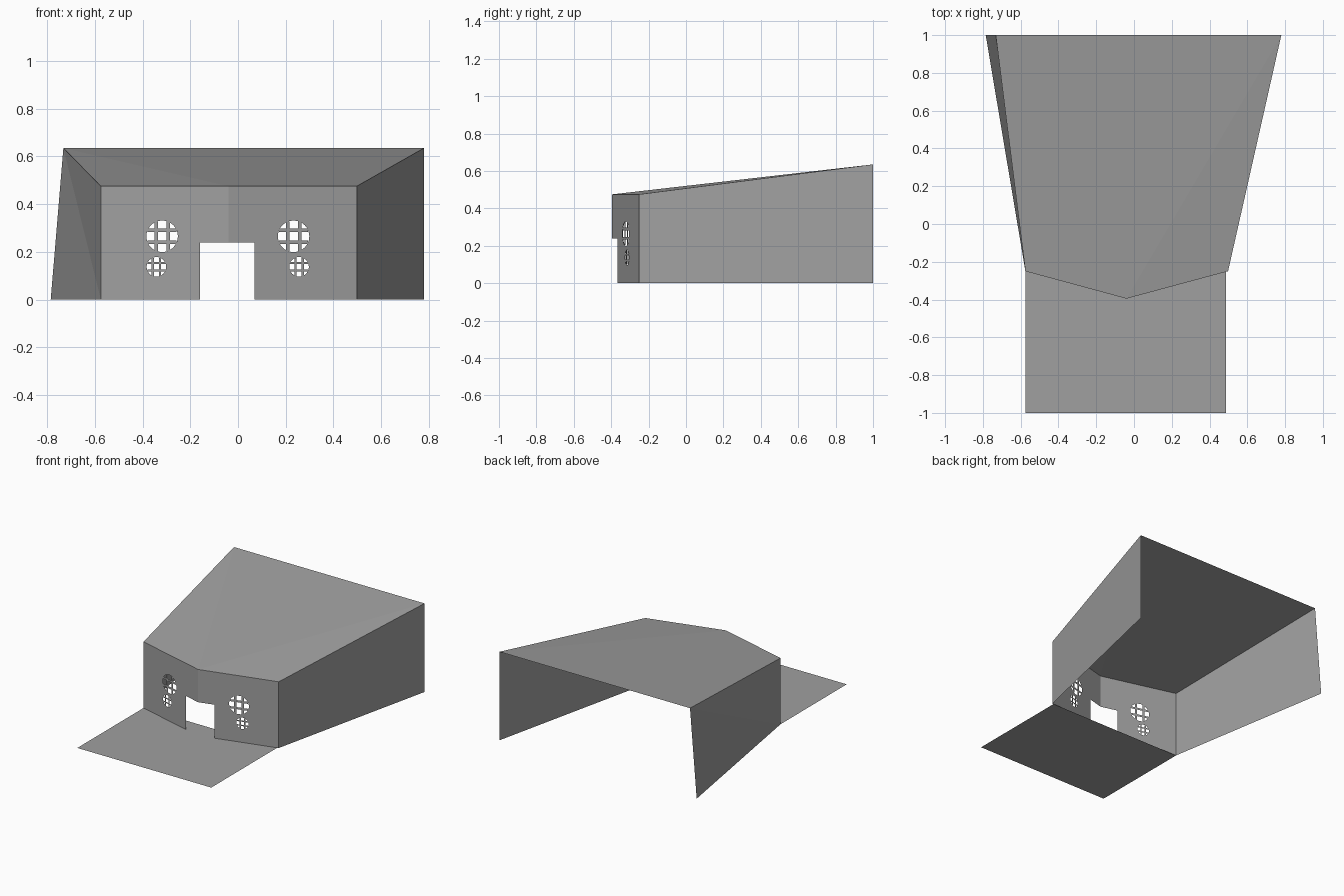
import bpy
import bmesh
from math import cos, sin, tau, sqrt
from mathutils import Vector

if "Cube" in bpy.data.objects:
    bpy.data.objects.remove(bpy.data.objects["Cube"])

grey = bpy.data.materials.new("plain_grey")
grey.use_nodes = True
colour = (0.35, 0.35, 0.35, 1)
grey.diffuse_color = colour
grey.node_tree.nodes["Principled BSDF"].inputs["Base Color"].default_value = colour

# Main corners of the shell
LEFT, RIGHT, FOLD = -0.575, 0.498, -0.04
SIDE_Y, FOLD_Y, BACK_Y = -0.25, -0.395, 1.0
EAVE, RIDGE = 0.475, 0.635
DOOR_TOP = 0.24


def front_y(x):
    """Depth of the folded front wall at x."""
    end = LEFT if x < FOLD else RIGHT
    return FOLD_Y + (SIDE_Y - FOLD_Y) * (x - FOLD) / (end - FOLD)


def finish(name, bm, facing):
    bm.normal_update()
    for f in bm.faces:
        if f.normal.dot(Vector(facing)) < 0:
            f.normal_flip()
    mesh = bpy.data.meshes.new(name)
    bm.to_mesh(mesh)
    bm.free()
    mesh.materials.append(grey)
    obj = bpy.data.objects.new(name, mesh)
    bpy.context.collection.objects.link(obj)
    return obj


def sheet(name, points, faces, facing):
    bm = bmesh.new()
    verts = [bm.verts.new(p) for p in points]
    for f in faces:
        bm.faces.new([verts[i] for i in f])
    return finish(name, bm, facing)


def wall_panel(name, outline, holes):
    """Flat front panel with round openings, laid along the folded wall."""
    bm = bmesh.new()
    loops = [outline]
    for cx, cz, r in holes:
        loops.append([(cx + r * cos(tau * i / 32), cz + r * sin(tau * i / 32))
                      for i in range(32)])
    for loop in loops:
        vs = [bm.verts.new((x, 0, z)) for x, z in loop]
        for a, b in zip(vs, vs[1:] + vs[:1]):
            bm.edges.new((a, b))
    bmesh.ops.triangle_fill(bm, use_beauty=True, edges=bm.edges[:], normal=(0, -1, 0))
    for v in bm.verts:
        v.co.y = front_y(v.co.x)
    finish(name, bm, (0, -1, 0))


def window_bars(name, cx, cz, r):
    """Two upright and two level bars across a round opening."""
    bm = bmesh.new()
    w = r * 0.11
    for off in (-0.38 * r, 0.38 * r):
        h = sqrt(r * r - off * off)
        for dx, dz, hx, hz in ((off, 0, w, h), (0, off, h, w)):
            quad = [(cx + dx + sx * hx, cz + dz + sz * hz)
                    for sx, sz in ((-1, -1), (1, -1), (1, 1), (-1, 1))]
            bm.faces.new([bm.verts.new((x, front_y(x), z)) for x, z in quad])
    finish(name, bm, (0, -1, 0))


# Front wall halves, each with its part of the doorway and two windows
for side, end, jamb, windows in (
        ("right", LEFT, -0.16, [(-0.318, 0.265, 0.066), (-0.342, 0.137, 0.041)]),
        ("left", RIGHT, 0.07, [(0.233, 0.265, 0.066), (0.256, 0.137, 0.041)])):
    outline = [(end, 0), (jamb, 0), (jamb, DOOR_TOP), (FOLD, DOOR_TOP),
               (FOLD, EAVE), (end, EAVE)]
    wall_panel(side + "_front_wall", outline, windows)
    for size, window in zip(("large", "small"), windows):
        window_bars(f"{side}_{size}_window_bars", *window)

# Side walls, flaring towards the open back
for side, x, low, high, out in (("right", LEFT, -0.785, -0.732, -1),
                                ("left", RIGHT, 0.78, 0.78, 1)):
    sheet(side + "_side_wall",
          [(x, SIDE_Y, 0), (low, BACK_Y, 0), (high, BACK_Y, RIDGE), (x, SIDE_Y, EAVE)],
          [(0, 1, 2), (0, 2, 3)], (out, 0, 0))

# Roof rising to the back
sheet("roof",
      [(FOLD, FOLD_Y, EAVE), (RIGHT, SIDE_Y, EAVE), (0.78, BACK_Y, RIDGE),
       (-0.732, BACK_Y, RIDGE), (LEFT, SIDE_Y, EAVE)],
      [(0, 1, 2), (0, 2, 3), (0, 3, 4)], (0, 0, 1))

# Flat ground apron in front of the door
sheet("front_apron",
      [(LEFT, -1, 0), (0.488, -1, 0), (0.488, SIDE_Y, 0), (LEFT, SIDE_Y, 0)],
      [(0, 1, 2, 3)], (0, 0, 1))
